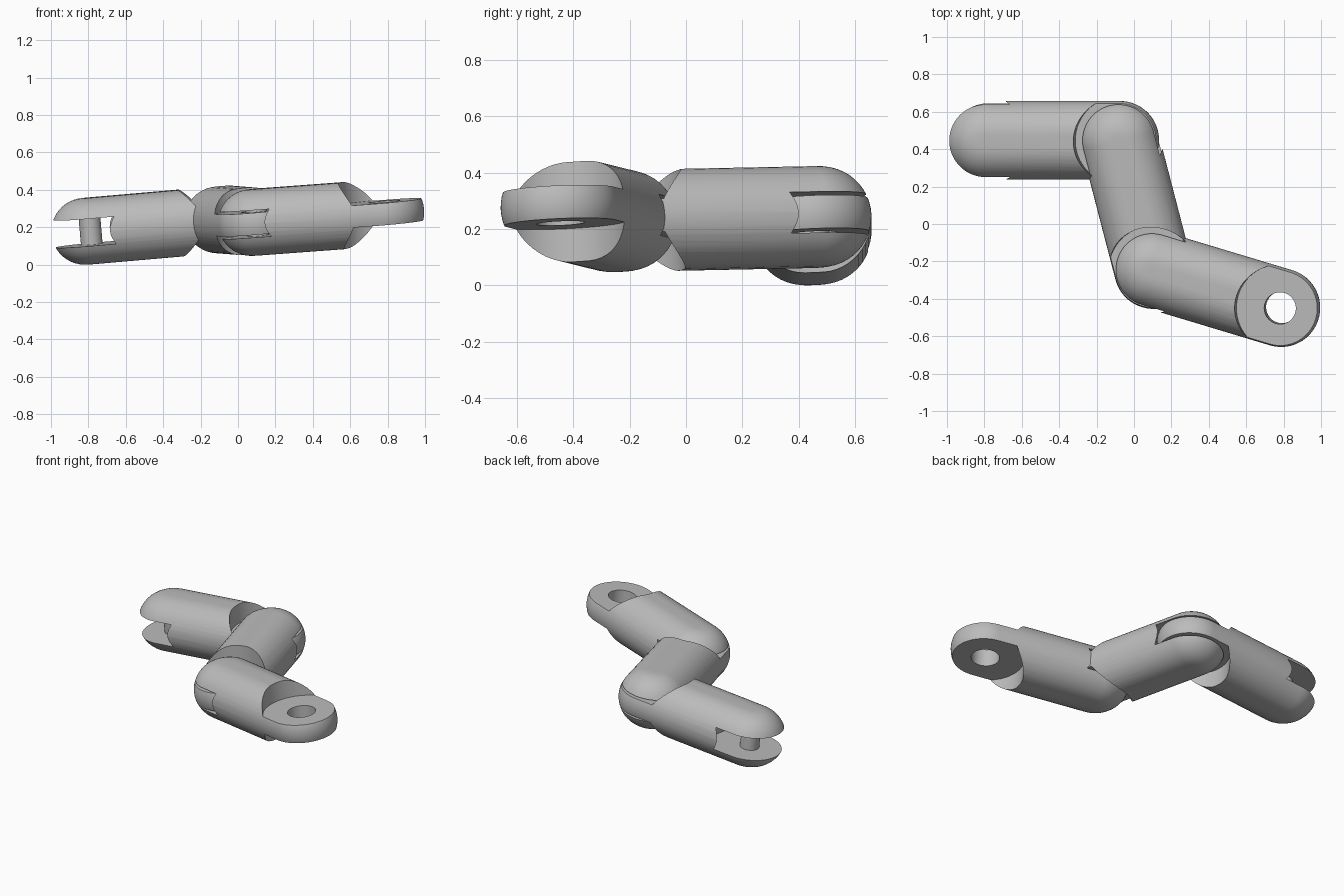
import bpy
import bmesh
from math import pi, sin, cos
from mathutils import Vector, Matrix

if "Cube" in bpy.data.objects:
    bpy.data.objects.remove(bpy.data.objects["Cube"])

LENGTH = 0.715      # pin to pin
FLAT = 0.032        # half width of the flat band
ROUND = 0.178       # radius of the rounded edge, also half the height
CLEAR = 0.234       # radius of the joint clearance
SLOT = 0.073        # half height of the fork slot
TONGUE = 0.059      # half thickness of the tongue
ARC = 40            # steps in each rounded end
EDGE = 24           # steps in the edge profile

grey = bpy.data.materials.new("plain grey")
grey.use_nodes = True
grey.diffuse_color = (0.5, 0.5, 0.5, 1)
grey.node_tree.nodes["Principled BSDF"].inputs["Base Color"].default_value = (0.5, 0.5, 0.5, 1)


def new_object(name, bm):
    bmesh.ops.recalc_face_normals(bm, faces=bm.faces)
    mesh = bpy.data.meshes.new(name)
    bm.to_mesh(mesh)
    bm.free()
    mesh.materials.append(grey)
    obj = bpy.data.objects.new(name, mesh)
    bpy.context.collection.objects.link(obj)
    return obj


def cylinder(name, x, radius, low, high, sides=96):
    bm = bmesh.new()
    bmesh.ops.create_cone(bm, cap_ends=True, segments=sides, radius1=radius, radius2=radius,
                          depth=high - low, matrix=Matrix.Translation((x, 0, (low + high) / 2)))
    return new_object(name, bm)


def activate(obj):
    bpy.ops.object.select_all(action="DESELECT")
    obj.select_set(True)
    bpy.context.view_layer.objects.active = obj


def smooth(obj):
    activate(obj)
    bpy.ops.object.shade_smooth_by_angle(angle=pi / 6)


def cut(obj, cutter):
    mod = obj.modifiers.new("cut", "BOOLEAN")
    mod.operation = "DIFFERENCE"
    mod.solver = "EXACT"
    mod.object = cutter
    activate(obj)
    bpy.ops.object.modifier_apply(modifier=mod.name)
    bpy.data.objects.remove(cutter)


def rounded_bar(name):
    """Bar with a rounded edge swept round a long oval."""
    stations = [(0, pi / 2 + pi * i / ARC) for i in range(ARC + 1)]
    stations += [(LENGTH, -pi / 2 + pi * i / ARC) for i in range(ARC + 1)]
    bm = bmesh.new()
    rings = []
    for j in range(EDGE + 1):
        tilt = pi / 2 - pi * j / EDGE
        r, h = FLAT + ROUND * cos(tilt), ROUND * sin(tilt)
        rings.append([bm.verts.new((x + r * cos(a), r * sin(a), h)) for x, a in stations])
    count = len(stations)
    for upper, lower in zip(rings, rings[1:]):
        for i in range(count):
            k = (i + 1) % count
            bm.faces.new((upper[i], upper[k], lower[k], lower[i]))
    bm.faces.new(rings[0])
    bm.faces.new(rings[-1])
    return new_object(name, bm)


# One link: fork at the origin, holed tongue at the far end
link = rounded_bar("link_1")
cut(link, cylinder("slot_cutter", 0, CLEAR, -SLOT, SLOT))
cut(link, cylinder("upper_cutter", LENGTH, CLEAR, TONGUE, 0.3))
cut(link, cylinder("lower_cutter", LENGTH, CLEAR, -0.3, -TONGUE))
cut(link, cylinder("hole_cutter", LENGTH, 0.085, -0.2, 0.2, 64))
smooth(link)

# Pin that bridges the fork
pin = cylinder("pin_1", 0, 0.058, -SLOT - 0.01, SLOT + 0.01, 48)
smooth(pin)

# Chain laid out along its joints on one tilted plane
normal = Vector((-0.087, -0.043, 1)).normalized()
joints = [Vector(p) for p in ((-0.788, 0.448, 0.181), (-0.076, 0.448, 0.242),
                              (0.103, -0.242, 0.228), (0.787, -0.448, 0.279))]
for n, (start, end) in enumerate(zip(joints, joints[1:]), 1):
    along = end - start
    along = (along - normal * along.dot(normal)).normalized()
    frame = Matrix((along, normal.cross(along), normal)).transposed().to_4x4()
    frame.translation = start
    for part, label in ((link, "link"), (pin, "pin")):
        obj = part
        if n > 1:
            obj = part.copy()
            obj.name = f"{label}_{n}"
            bpy.context.collection.objects.link(obj)
        obj.matrix_world = frame
